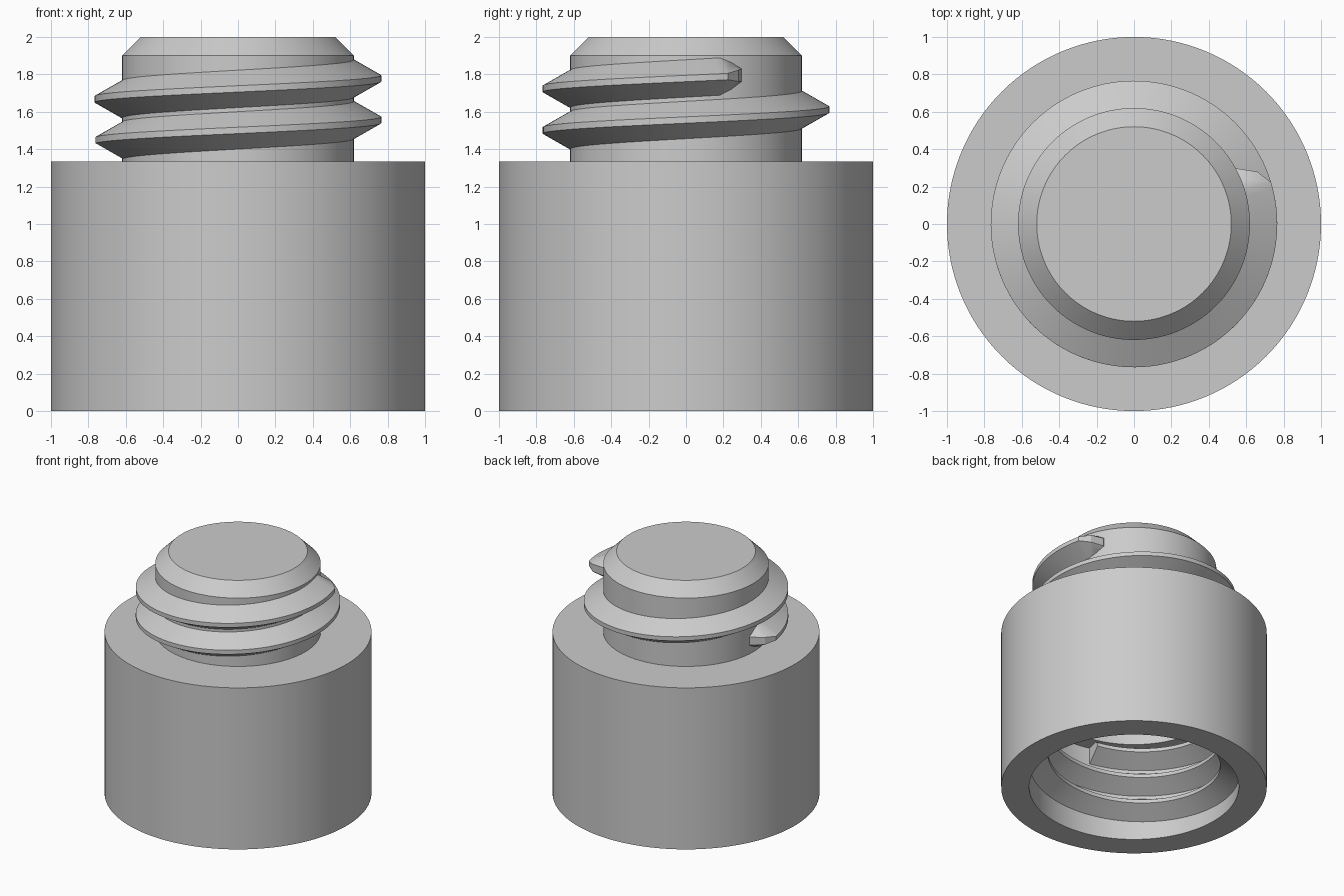
import bpy, bmesh, math
from math import cos, sin, radians

if "Cube" in bpy.data.objects:
    bpy.data.objects.remove(bpy.data.objects["Cube"])

SEG = 128
PITCH = 0.222

grey = bpy.data.materials.new("plain_grey")
grey.diffuse_color = (0.6, 0.6, 0.6, 1)
grey.use_nodes = True
grey.node_tree.nodes["Principled BSDF"].inputs["Base Color"].default_value = grey.diffuse_color


def finish(bm, name):
    bmesh.ops.recalc_face_normals(bm, faces=bm.faces)
    mesh = bpy.data.meshes.new(name)
    bm.to_mesh(mesh)
    bm.free()
    mesh.materials.append(grey)
    ob = bpy.data.objects.new(name, mesh)
    bpy.context.collection.objects.link(ob)
    bpy.ops.object.select_all(action='DESELECT')
    ob.select_set(True)
    bpy.context.view_layer.objects.active = ob
    bpy.ops.object.shade_smooth_by_angle(angle=radians(25))
    return ob


def lathe(name, profile):
    """Spin an (r, z) profile whose two ends lie on the axis."""
    bm = bmesh.new()
    verts = [bm.verts.new((r, 0, z)) for r, z in profile]
    edges = [bm.edges.new(p) for p in zip(verts, verts[1:])]
    bmesh.ops.spin(bm, geom=verts + edges, cent=(0, 0, 0), axis=(0, 0, 1),
                   angle=math.tau, steps=SEG, use_duplicate=False)
    bmesh.ops.remove_doubles(bm, verts=bm.verts, dist=1e-4)
    return finish(bm, name)


def thread(name, root, crest, sections, z0):
    """Sweep a trapezoid up a helix.
    sections: (degrees, crest fraction, crest half width, root half width)."""
    bm = bmesh.new()
    hidden = root - math.copysign(0.02, crest - root)
    rings = []
    for deg, f, hc, hr in sections:
        a, z = radians(deg), z0 + PITCH * deg / 360
        tip = root + (crest - root) * f
        shape = [(hidden, -hr), (root, -hr), (tip, -hc),
                 (tip, hc), (root, hr), (hidden, hr)]
        rings.append([bm.verts.new((r * cos(a), r * sin(a), z + h)) for r, h in shape])
    for a, b in zip(rings, rings[1:]):
        for i in range(6):
            j = (i + 1) % 6
            bm.faces.new((a[i], a[j], b[j], b[i]))
    bm.faces.new(rings[0])
    bm.faces.new(rings[-1])
    return finish(bm, name)


def run(start, end, hc, hr):
    """Full-depth sections between two angles."""
    n = round((end - start) / 360 * SEG)
    return [(start + (end - start) * i / n, 1, hc, hr) for i in range(n + 1)]


# Round body with a blind bore, and the chamfered neck on top
lathe("body", [(0, 0.95), (0.66, 0.95), (0.66, 0.75), (0.79, 0.75), (0.79, 0),
               (1, 0), (1, 1.335), (0.62, 1.335), (0.62, 1.9), (0.52, 2), (0, 2)])

# Outer thread with tapered ends
HC, HR = 0.017, 0.1
outer = [(175, 0.02, 0.033, 0.035), (180.5, 0.66, 0.03, 0.072)]
outer += run(186.5, 737, HC, HR)
outer += [(743, 0.66, 0.03, 0.072), (748.5, 0.02, 0.033, 0.035)]
thread("outer_thread", 0.62, 0.766, outer, 1.334)

# Inner thread in the bore
thread("inner_thread", 0.79, 0.65, run(45, 975, 0.015, 0.098), 0.111)
